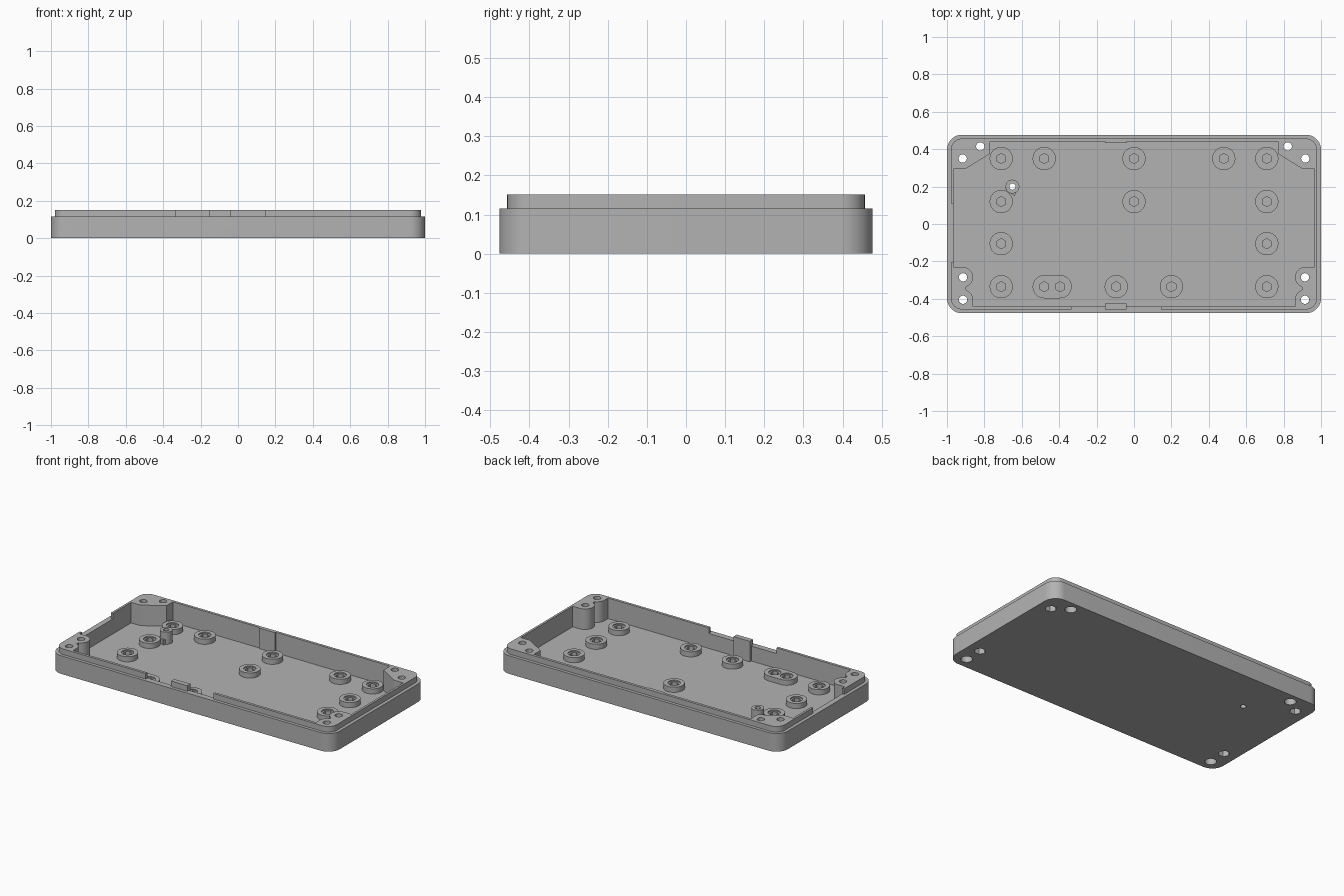
import bpy, bmesh
from math import pi, cos, sin

cube = bpy.data.objects.get("Cube")
if cube:
    bpy.data.objects.remove(cube, do_unlink=True)

grey = bpy.data.materials.new("plain grey")
grey.use_nodes = True
grey.diffuse_color = (0.45, 0.45, 0.45, 1)
grey.node_tree.nodes["Principled BSDF"].inputs["Base Color"].default_value = grey.diffuse_color


def arc(x, y, r, a0=0, a1=360, n=32):
    """Points on an arc; a full circle leaves out the repeated end."""
    last = n if a1 - a0 == 360 else n + 1
    angles = [(a0 + (a1 - a0) * i / n) * pi / 180 for i in range(last)]
    return [(x + r * cos(a), y + r * sin(a)) for a in angles]


def rounded(w, d, r):
    """Outline of a rounded rectangle with half sizes w and d."""
    corners = [(1, 1), (-1, 1), (-1, -1), (1, -1)]
    return [p for i, (sx, sy) in enumerate(corners)
            for p in arc(sx * (w - r), sy * (d - r), r, 90 * i, 90 * i + 90, 10)]


def rect(x0, x1, y0, y1):
    return [(x0, y0), (x1, y0), (x1, y1), (x0, y1)]


def prism(name, outline, z0, z1):
    """Solid with a flat outline, extruded from z0 to z1."""
    bm = bmesh.new()
    face = bm.faces.new([bm.verts.new((x, y, z0)) for x, y in outline])
    top = bmesh.ops.extrude_face_region(bm, geom=[face])["geom"]
    verts = [g for g in top if isinstance(g, bmesh.types.BMVert)]
    bmesh.ops.translate(bm, verts=verts, vec=(0, 0, z1 - z0))
    bmesh.ops.recalc_face_normals(bm, faces=bm.faces)
    mesh = bpy.data.meshes.new(name)
    bm.to_mesh(mesh)
    bm.free()
    mesh.materials.append(grey)
    obj = bpy.data.objects.new(name, mesh)
    bpy.context.collection.objects.link(obj)
    return obj


def combine(target, operation, outline, z0, z1):
    """Boolean a prism into the target, then discard the prism."""
    tool = prism("tool", outline, z0, z1)
    apply_tool(target, operation, tool)


def apply_tool(target, operation, tool):
    mod = target.modifiers.new("shape", "BOOLEAN")
    mod.operation, mod.object, mod.solver = operation, tool, "EXACT"
    bpy.context.view_layer.objects.active = target
    bpy.ops.object.modifier_apply(modifier=mod.name)
    bpy.data.objects.remove(tool, do_unlink=True)


FLOOR, SHELF, TOP = 0.02, 0.116, 0.152
WALL_X, WALL_Y = 0.965, 0.44

# Tray body with a stepped lip
tray = prism("tray", rounded(1, 0.477, 0.08), 0, SHELF)
combine(tray, "UNION", rounded(0.979, 0.457, 0.06), SHELF - 0.05, TOP)

# Cavity, leaving solid screw blocks in the corners
cavity = prism("cavity", rect(-WALL_X, WALL_X, -WALL_Y, WALL_Y), FLOOR, 0.3)
for s in (-1, 1):
    combine(cavity, "DIFFERENCE", [(s * x, y) for x, y in
            [(1.1, 0.295), (0.9, 0.295), (0.77, 0.375), (0.77, 0.6), (1.1, 0.6)]], -0.1, 0.4)
    neck = [(s * x, y) for x, y in rect(0.897, 1.1, -0.405, -0.285)]
    combine(cavity, "DIFFERENCE", neck, -0.1, 0.4)
    for y, edge in ((-0.285, -0.23), (-0.405, -0.6)):
        combine(cavity, "DIFFERENCE", arc(s * 0.916, y, 0.055), -0.1, 0.4)
        side = [(s * x, v) for x, v in rect(0.916, 1.1, *sorted((y, edge)))]
        combine(cavity, "DIFFERENCE", side, -0.1, 0.4)
    foot = [(s * x, y) for x, y in rect(0.861, 1.1, -0.6, -0.405)]
    combine(cavity, "DIFFERENCE", foot, -0.1, 0.4)
apply_tool(tray, "DIFFERENCE", cavity)

# Openings in the lip
for opening in (rect(-0.335, 0.145, -0.6, -0.42), rect(-1.1, -0.95, -0.205, 0.11)):
    combine(tray, "DIFFERENCE", opening, SHELF, 0.3)

# Upright clip ribs on the front and back walls
for y0, y1 in ((-0.457, -0.425), (0.433, 0.45)):
    combine(tray, "UNION", rect(-0.155, -0.04, y0, y1), FLOOR - 0.01, TOP)

# Corner screw holes: hexagonal nut pockets or round head pockets underneath
for s in (-1, 1):
    for x, y, sides in ((0.916, 0.35, 6), (0.822, 0.415, 32),
                        (0.914, -0.285, 6), (0.914, -0.405, 32)):
        combine(tray, "DIFFERENCE", arc(s * x, y, 0.022), -0.1, 0.3)
        combine(tray, "DIFFERENCE", arc(s * x, y, 0.034, n=sides), -0.1, 0.05)

# Drilled locating post joined to its neighbouring standoff by a web
post = prism("locating_post", arc(-0.65, 0.2, 0.037), FLOOR - 0.005, 0.098)
web = [(-0.687, 0.186), (-0.637, 0.149), (-0.627, 0.185), (-0.668, 0.215)]
combine(post, "UNION", web, FLOOR - 0.005, 0.052)
for part in (tray, post):
    combine(part, "DIFFERENCE", arc(-0.65, 0.2, 0.017), -0.1, 0.3)

# Standoffs with a round recess and a hexagonal socket
xs_by_row = {0.35: (-0.71, -0.48, 0, 0.48, 0.71), 0.12: (-0.71, 0, 0.71),
             -0.105: (-0.71, 0.71), -0.335: (-0.71, -0.095, 0.2, 0.71)}
groups = [[(x, y)] for y, xs in xs_by_row.items() for x in xs]
groups.append([(-0.48, -0.335), (-0.395, -0.335)])
parts = [tray, post]
for group in groups:
    (x0, y), (x1, _) = group[0], group[-1]
    if x0 == x1:
        outline = arc(x0, y, 0.062)
    else:
        outline = arc(x0, y, 0.062, 90, 270, 16) + arc(x1, y, 0.062, -90, 90, 16)
    name = "standoff" if x0 == x1 else "double_standoff"
    standoff = prism(name, outline, FLOOR - 0.005, 0.053)
    for x, y in group:
        combine(standoff, "DIFFERENCE", arc(x, y, 0.036), 0.046, 0.2)
        combine(standoff, "DIFFERENCE", arc(x, y, 0.027, 30, 390, 6), FLOOR + 0.002, 0.2)
    parts.append(standoff)

# Smooth the round surfaces and keep the edges sharp
bpy.ops.object.select_all(action="DESELECT")
for part in parts:
    part.select_set(True)
bpy.context.view_layer.objects.active = tray
bpy.ops.object.shade_smooth_by_angle(angle=pi / 6)
